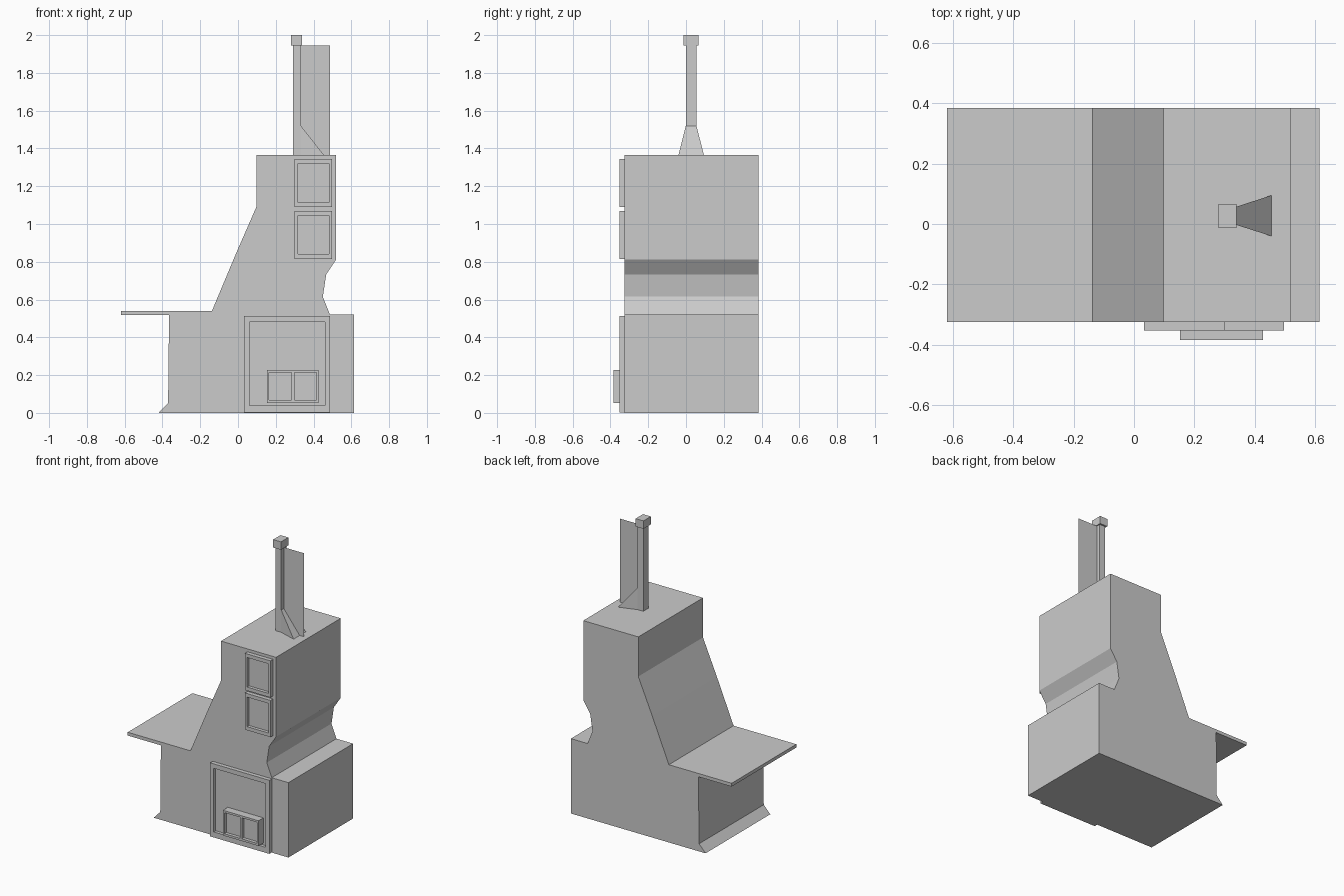
import bpy

if "Cube" in bpy.data.objects:
    bpy.data.objects.remove(bpy.data.objects["Cube"])


def make_mesh(name, verts, faces):
    mesh = bpy.data.meshes.new(name)
    mesh.from_pydata(verts, [], faces)
    mesh.update()
    obj = bpy.data.objects.new(name, mesh)
    bpy.context.collection.objects.link(obj)
    return obj


def loft(name, rings):
    """Join rings of equal length with quads and cap both ends."""
    n = len(rings[0])
    verts = [v for ring in rings for v in ring]
    faces = [tuple(reversed(range(n))),
             tuple(range(n * (len(rings) - 1), n * len(rings)))]
    for r in range(len(rings) - 1):
        for i in range(n):
            j = (i + 1) % n
            faces.append((r * n + i, r * n + j, (r + 1) * n + j, (r + 1) * n + i))
    return make_mesh(name, verts, faces)


def rect_xz(x0, x1, z0, z1, y):
    return [(x0, y, z0), (x1, y, z0), (x1, y, z1), (x0, y, z1)]


def rect_xy(x0, x1, y0, y1, z):
    return [(x0, y0, z), (x1, y0, z), (x1, y1, z), (x0, y1, z)]


def recessed_panel(name, outer, inner, back, front, floor):
    """Raised frame on the front wall with a sunken panel inside."""
    return loft(name, [rect_xz(*outer, back), rect_xz(*outer, front),
                       rect_xz(*inner, front), rect_xz(*inner, floor)])


WALL = -0.325
BACK = 0.385
FRAME = -0.353

# Main body with shelf, sloped hood, pinched side and low side block
profile = [(-0.42, 0), (0.615, 0), (0.615, 0.52), (0.487, 0.52),
           (0.449, 0.615), (0.467, 0.733), (0.52, 0.813), (0.52, 1.365),
           (0.097, 1.365), (0.097, 1.09), (-0.01, 0.845), (-0.138, 0.54),
           (-0.62, 0.54), (-0.62, 0.517), (-0.365, 0.517), (-0.37, 0.053)]
loft("body", [[(x, BACK, z) for x, z in reversed(profile)],
              [(x, WALL, z) for x, z in reversed(profile)]])

# Two stacked windows
for i, z in enumerate((0.815, 1.09)):
    recessed_panel(f"window_{i + 1}", (0.3, 0.497, z, z + 0.255),
                   (0.317, 0.482, z + 0.025, z + 0.23), WALL, FRAME, WALL - 0.006)

# Large door with a projecting pair of small panes
recessed_panel("door", (0.033, 0.488, 0.002, 0.513), (0.06, 0.46, 0.04, 0.482),
               WALL, FRAME, WALL - 0.006)
for side, x0, x1, i0, i1 in (("left", 0.153, 0.291, 0.164, 0.284),
                             ("right", 0.291, 0.427, 0.299, 0.415)):
    recessed_panel(f"door_pane_{side}", (x0, x1, 0.053, 0.228),
                   (i0, i1, 0.068, 0.214), WALL - 0.006, -0.385, -0.362)

# Chimney post and cap
loft("chimney_post", [rect_xy(0.29, 0.333, -0.001, 0.055, z) for z in (1.365, 1.945)])
loft("chimney_cap", [rect_xy(0.28, 0.34, -0.014, 0.067, z) for z in (1.945, 2.0)])

# Flared wedge at the foot of the chimney
loft("chimney_wedge", [
    [(0.333, -0.001, 1.365), (0.455, -0.04, 1.365), (0.333, -0.001, 1.52)],
    [(0.333, 0.055, 1.365), (0.455, 0.095, 1.365), (0.333, 0.055, 1.52)]])

# Thin upright fin beside the chimney
make_mesh("chimney_fin", rect_xz(0.333, 0.487, 1.365, 1.945, 0.027), [(0, 1, 2, 3)])

# Consistent outward normals
import bmesh
for obj in bpy.context.collection.objects:
    bm = bmesh.new()
    bm.from_mesh(obj.data)
    bmesh.ops.recalc_face_normals(bm, faces=bm.faces)
    bm.to_mesh(obj.data)
    bm.free()
